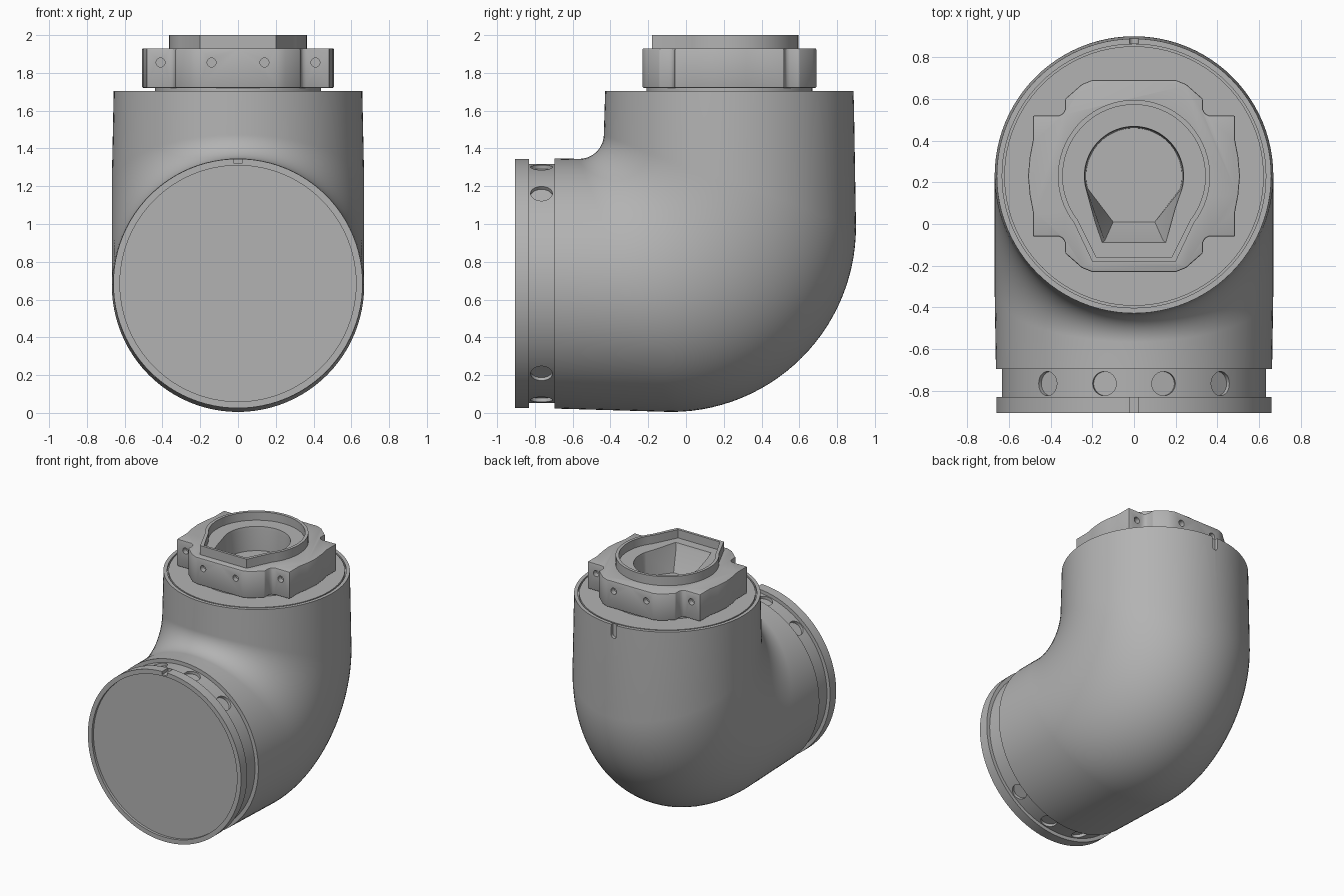
import bpy, bmesh
from math import sin, cos, pi, radians
from mathutils import Vector, Matrix

if "Cube" in bpy.data.objects:
    bpy.data.objects.remove(bpy.data.objects["Cube"])

grey = bpy.data.materials.new("grey")
grey.use_nodes = True
tone = (0.45, 0.45, 0.45, 1)
grey.diffuse_color = tone
grey.node_tree.nodes["Principled BSDF"].inputs["Base Color"].default_value = tone

SEG = 96
CY = 0.23    # axis of the upright tube
CZ = 0.685   # axis of the front tube


def finish(name, bm):
    bmesh.ops.recalc_face_normals(bm, faces=bm.faces)
    me = bpy.data.meshes.new(name)
    bm.to_mesh(me)
    bm.free()
    me.materials.append(grey)
    ob = bpy.data.objects.new(name, me)
    bpy.context.collection.objects.link(ob)
    return ob


def loft(name, rings):
    """Closed solid skinned through rings of equal point count."""
    bm = bmesh.new()
    loops = [[bm.verts.new(p) for p in ring] for ring in rings]
    n = len(loops[0])
    for a, b in zip(loops, loops[1:]):
        for i in range(n):
            j = (i + 1) % n
            bm.faces.new((a[i], a[j], b[j], b[i]))
    bm.faces.new(loops[0])
    bm.faces.new(loops[-1])
    return finish(name, bm)


def cylinder(name, centre, axis, radius, depth, seg=24):
    bm = bmesh.new()
    turn = Vector(axis).to_track_quat('Z', 'Y').to_matrix().to_4x4()
    bmesh.ops.create_cone(bm, cap_ends=True, segments=seg, radius1=radius, radius2=radius,
                          depth=depth, matrix=Matrix.Translation(centre) @ turn)
    return finish(name, bm)


def box(name, centre, size):
    bm = bmesh.new()
    bmesh.ops.create_cube(bm, size=1, matrix=Matrix.Translation(centre) @ Matrix.Diagonal((*size, 1)))
    return finish(name, bm)


def combine(ob, other, operation='DIFFERENCE'):
    other.hide_render = True
    mod = ob.modifiers.new("combine", 'BOOLEAN')
    mod.operation, mod.object, mod.solver = operation, other, 'EXACT'
    bpy.context.view_layer.objects.active = ob
    bpy.ops.object.modifier_apply(modifier=mod.name)
    bpy.data.objects.remove(other)


def smooth(ob):
    bpy.ops.object.select_all(action='DESELECT')
    ob.select_set(True)
    bpy.context.view_layer.objects.active = ob
    bpy.ops.object.shade_smooth_by_angle(angle=radians(30))


def oval(inner, outer, half_width):
    """Elliptical ring spanning two (y, z) points of the side profile."""
    a, b = Vector((0, *inner)), Vector((0, *outer))
    mid, arm = (a + b) / 2, (b - a) / 2
    return [mid + arm * cos(2 * pi * i / SEG) + Vector((half_width * sin(2 * pi * i / SEG), 0, 0))
            for i in range(SEG)]


def flat_ring(r, z):
    return oval((CY - r, z), (CY + r, z), r)


def upright_ring(r, y):
    return oval((y, CZ + r), (y, CZ - r), r)


# Elbow: grooved top rim, bend, front neck, flange and recessed front disc
TOP = 1.705
rings = [flat_ring(0.622, TOP), flat_ring(0.622, TOP - 0.02), flat_ring(0.632, TOP - 0.02),
         flat_ring(0.632, TOP), flat_ring(0.658, TOP)]
STEPS = 28
for k in range(STEPS + 1):
    a = pi / 2 * k / STEPS
    inner = (-0.565 + 0.13 * cos(a), 1.475 - 0.13 * sin(a))
    outer = (-0.08 + 0.98 * cos(a), 0.985 - 0.98 * sin(a))
    rings.append(oval(inner, outer, 0.668))
rings += [upright_ring(r, y) for r, y in
          ((0.662, -0.695), (0.633, -0.695), (0.633, -0.83), (0.66, -0.83),
           (0.66, -0.905), (0.625, -0.905), (0.625, -0.885))]
elbow = loft("elbow", rings)

# Shallow round sockets around the neck, above and below
for side in (1, -1):
    for deg in (-41, -13, 13, 41):
        d = Vector((sin(radians(deg)), 0, side * cos(radians(deg))))
        combine(elbow, cylinder("socket", Vector((0, -0.765, CZ)) + d * 0.65, d, 0.058, 0.08))

# Alignment notches in the flange and the rear of the top rim
combine(elbow, box("flange_notch", (0, -0.875, CZ + 0.66), (0.04, 0.085, 0.05)))
combine(elbow, box("rear_slot", (0, CY + 0.66, TOP - 0.03), (0.045, 0.05, 0.1)))
combine(elbow, cylinder("slot_end", (0, CY + 0.66, TOP - 0.08), (0, 1, 0), 0.0225, 0.05))
smooth(elbow)

# Low spacer disc under the mounting plate
spacer = cylinder("spacer", (0, CY, 1.705), (0, 0, 1), 0.44, 0.04, SEG)
smooth(spacer)

# Mounting plate: quarter outline mirrored twice
quarter = [(0, 0.46), (0.2, 0.46), (0.25, 0.44), (0.33, 0.37), (0.33, 0.32), (0.34, 0.3), (0.36, 0.29),
           (0.485, 0.29), (0.485, 0.17), (0.5, 0.09), (0.508, 0)]
half = quarter + [(x, -y) for x, y in quarter[-2::-1]]
outline = half + [(-x, y) for x, y in half[-2:0:-1]]
plate = loft("mounting_plate", [[(x, y + CY, z) for x, y in outline] for z in (1.72, 1.93)])
bevel = plate.modifiers.new("bevel", 'BEVEL')
bevel.width, bevel.segments, bevel.limit_method = 0.007, 2, 'ANGLE'
bpy.context.view_layer.objects.active = plate
bpy.ops.object.modifier_apply(modifier="bevel")


def keyhole(r, w, front, start, z):
    """Round outline with a flat nose towards the front."""
    pts = []
    for i in range(SEG // 2 + 1):
        a = radians(start) + (pi - 2 * radians(start)) * i / (SEG // 2)
        pts.append((r * cos(a), CY + r * sin(a), z))
    return pts + [(-w, CY + front, z), (w, CY + front, z)]


# Keyhole collar, its recess and the tapered bore
combine(plate, loft("collar", [keyhole(0.365, 0.2, -0.41, -38, z) for z in (1.8, 2.0)]), 'UNION')
combine(plate, loft("recess", [keyhole(0.342, 0.18, -0.39, -38, z) for z in (1.935, 2.1)]))
combine(plate, loft("bore", [keyhole(0.23, 0.1, -0.22, -15, 1.75), keyhole(0.235, 0.14, -0.31, -15, 1.91),
                             keyhole(0.24, 0.16, -0.325, -15, 1.95)]))

# Screw holes on the front and rear of the plate
for side in (1, -1):
    for x, y in ((-0.41, 0.29), (-0.14, 0.46), (0.14, 0.46), (0.41, 0.29)):
        combine(plate, cylinder("screw_hole", (x, CY + side * y, 1.855), (0, 1, 0), 0.024, 0.08, 16))
smooth(plate)
